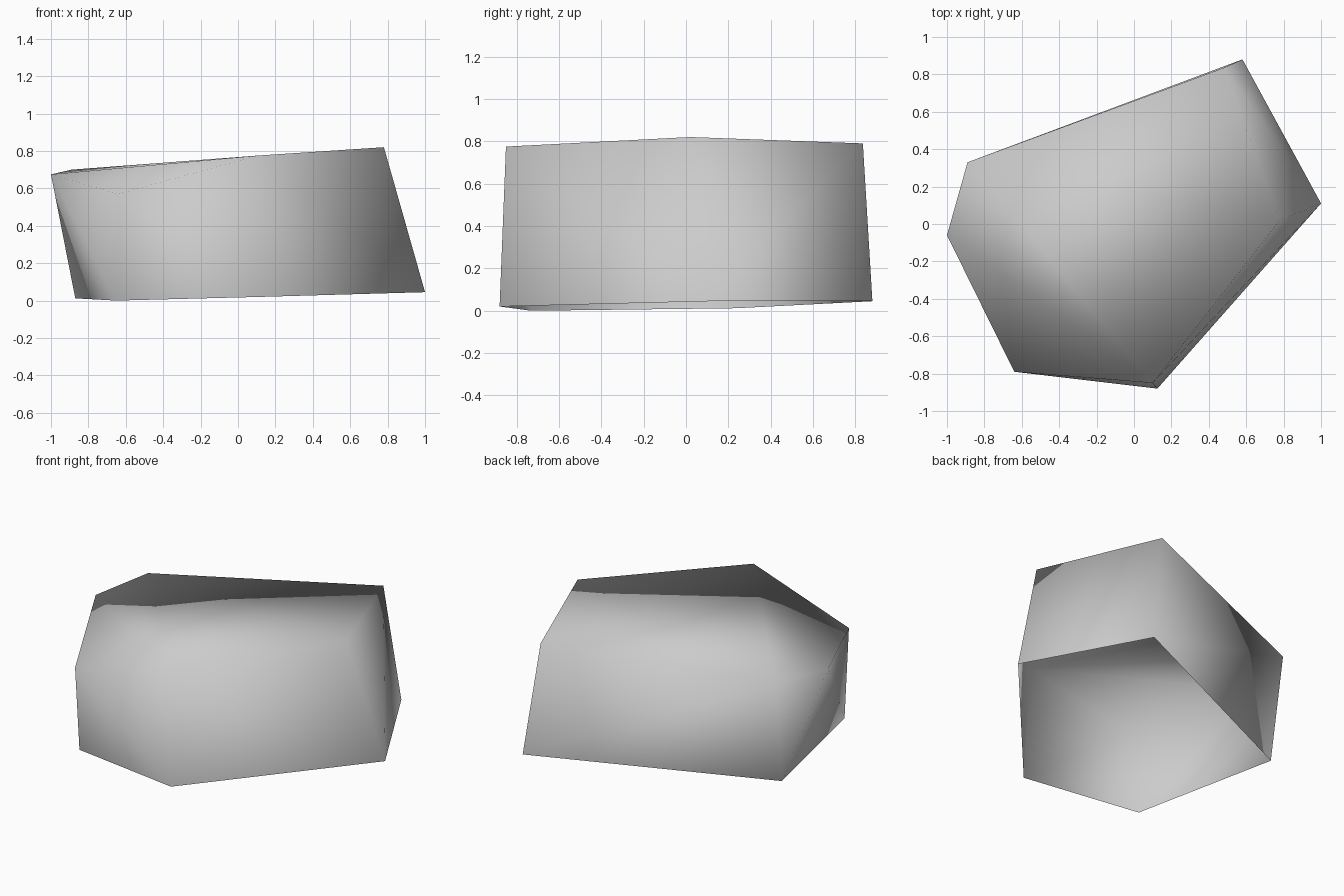
import bpy
import bmesh

default = bpy.data.objects.get("Cube")
if default:
    bpy.data.objects.remove(default, do_unlink=True)

# Stone material
stone = bpy.data.materials.new("grey_stone")
stone.use_nodes = True
colour = (0.6, 0.6, 0.6, 1.0)
stone.diffuse_color = colour
bsdf = stone.node_tree.nodes["Principled BSDF"]
bsdf.inputs["Base Color"].default_value = colour
bsdf.inputs["Roughness"].default_value = 0.9

# Corners of the uneven base and the slanted top
base_ring = [
    (0.125, -0.88, 0.02),
    (1.0, 0.11, 0.045),
    (0.58, 0.88, 0.045),
    (-0.87, 0.24, 0.012),
    (-0.65, -0.73, 0.0),
]
top_ring = [
    (0.1, -0.85, 0.775),
    (0.78, 0.02, 0.82),
    (0.48, 0.835, 0.79),
    (-0.89, 0.33, 0.7),
    (-1.0, -0.06, 0.675),
    (-0.64, -0.79, 0.57),
]

# Rock body: faceted hull wrapped around both rings
bm = bmesh.new()
base_verts = {bm.verts.new(corner) for corner in base_ring}
for corner in top_ring:
    bm.verts.new(corner)
bmesh.ops.convex_hull(bm, input=bm.verts[:])
bmesh.ops.recalc_face_normals(bm, faces=bm.faces[:])

# Open underside: the shell is hollow below
underside = [f for f in bm.faces if base_verts.issuperset(f.verts)]
bmesh.ops.delete(bm, geom=underside, context='FACES')
for face in bm.faces:
    face.smooth = True

mesh = bpy.data.meshes.new("rock")
bm.to_mesh(mesh)
bm.free()
mesh.materials.append(stone)
rock = bpy.data.objects.new("rock", mesh)
bpy.context.scene.collection.objects.link(rock)
